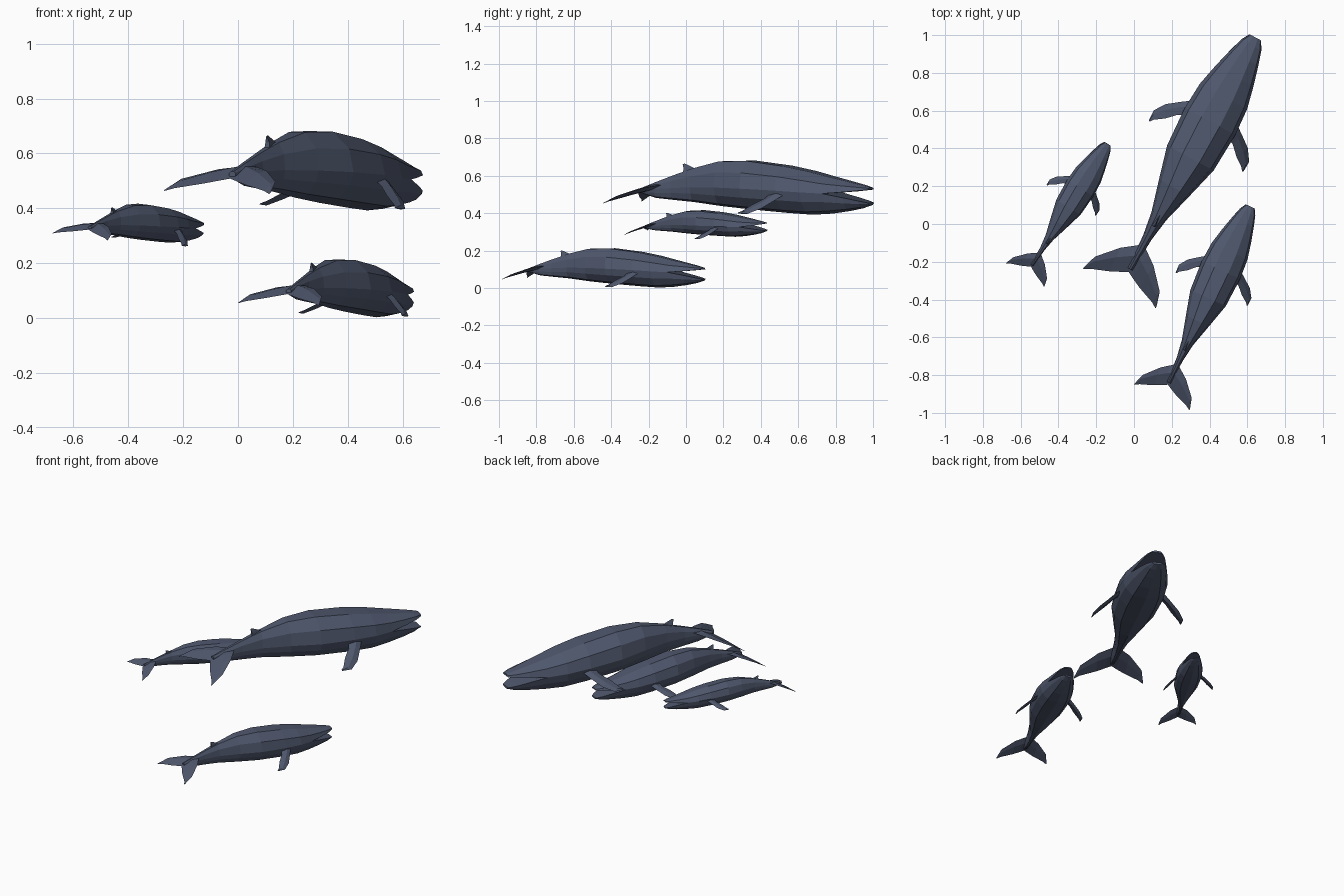
import bpy, bmesh
from math import radians
from mathutils import Matrix, Euler, Vector

if "Cube" in bpy.data.objects:
    bpy.data.objects.remove(bpy.data.objects["Cube"], do_unlink=True)

skin = bpy.data.materials.new("slate_blue_skin")
skin.use_nodes = True
color = (0.078, 0.096, 0.152, 1)
skin.diffuse_color = color
skin.node_tree.nodes["Principled BSDF"].inputs["Base Color"].default_value = color

MID = 0.54  # height of the body axis, which becomes local zero


def loft(bm, rings):
    """Skin a list of closed rings and cap both ends."""
    loops = [[bm.verts.new((x, y, z - MID)) for x, y, z in r] for r in rings]
    n = len(loops[0])
    for a, b in zip(loops, loops[1:]):
        for i in range(n):
            j = (i + 1) % n
            bm.faces.new((a[i], a[j], b[j], b[i]))
    bm.faces.new(loops[0])
    bm.faces.new(loops[-1])


def finish(bm, name):
    bmesh.ops.remove_doubles(bm, verts=bm.verts, dist=0.0005)
    bmesh.ops.recalc_face_normals(bm, faces=bm.faces)
    mesh = bpy.data.meshes.new(name)
    bm.to_mesh(mesh)
    bm.free()
    mesh.materials.append(skin)
    return mesh


# Body stations: y, half width, top, upper lip, lower lip, belly
BODY = [
    (-.12, .014, .535, .522, .522, .508),
    (-.03, .02, .568, .53, .53, .482),
    (.07, .025, .603, .535, .535, .472),
    (.2, .045, .645, .54, .54, .46),
    (.37, .092, .685, .54, .54, .438),
    (.55, .14, .688, .535, .535, .42),
    (.77, .152, .66, .525, .525, .402),
    (.92, .142, .63, .515, .515, .392),
    (1.04, .115, .6, .508, .508, .398),
    (1.15, .085, .573, .515, .485, .412),
    (1.23, .06, .553, .522, .467, .427),
    (1.275, .034, .54, .526, .456, .442),
]
UPPER = [(1, 0), (.86, .55), (.36, .95), (-.36, .95), (-.86, .55), (-1, 0)]
LOWER = [(1, 0), (.9, .42), (.58, .86), (0, 1), (-.58, .86), (-.9, .42), (-1, 0)]


def half_shell(profile, lip, edge):
    """Loft the back or the belly, closed along the mouth seam."""
    bm = bmesh.new()
    loft(bm, [[(s[1] * px, s[0], s[lip] + (s[edge] - s[lip]) * pz)
               for px, pz in profile] for s in BODY])
    return bm


def blade(stations, height, thick):
    """Loft a fin from pairs of leading and trailing points."""
    rings = []
    for k, ((xl, yl), (xt, yt)) in enumerate(stations):
        t = thick[k]
        xm, ym = xl * .6 + xt * .4, yl * .6 + yt * .4
        zm = height(xm, ym)
        rings.append([(xl, yl, height(xl, yl)), (xm, ym, zm + t),
                      (xt, yt, height(xt, yt)), (xm, ym, zm - t)])
    bm = bmesh.new()
    loft(bm, rings)
    return bm


def mirrored(stations):
    return [tuple((-x, y) for x, y in pair) for pair in stations]


# Pectoral fins sweep out, back and down
FIN = [((.11, .84), (.11, .74)), ((.18, .79), (.165, .72)),
       ((.246, .74), (.215, .67)), ((.287, .68), (.265, .635)),
       ((.285, .62), (.278, .616))]
FIN_THICK = [.016, .014, .012, .008, .002]


def fin_height(x, y):
    return .52 - (abs(x) - .11) * .65


# Flukes run from tip to tip across the tail
FLUKE = [((.219, -.228), (.218, -.238)), ((.195, -.15), (.185, -.218)),
         ((.1, -.045), (.09, -.182)), ((.04, 0), (.035, -.155))]
FLUKE_ROOT = [((0, .03), (0, -.136))]
FLUKES = FLUKE + FLUKE_ROOT + mirrored(FLUKE)[::-1]
FLUKE_THICK = [.001, .004, .008, .012, .014, .012, .008, .004, .001]


def fluke_height(x, y):
    return .55 + .2 * y - .8 * y * y


# Small hooked dorsal fin
dorsal = bmesh.new()
loft(dorsal, [[(.012, .14, .61), (0, .22, .635), (-.012, .14, .61)],
              [(.008, .143, .64), (0, .18, .652), (-.008, .143, .64)],
              [(.002, .135, .662), (0, .145, .666), (-.002, .135, .662)]])

PARTS = {
    "back": finish(half_shell(UPPER, 3, 2), "back"),
    "belly_and_lower_jaw": finish(half_shell(LOWER, 4, 5), "belly_and_lower_jaw"),
    "left_pectoral_fin": finish(blade(mirrored(FIN), fin_height, FIN_THICK), "left_pectoral_fin"),
    "right_pectoral_fin": finish(blade(FIN, fin_height, FIN_THICK), "right_pectoral_fin"),
    "tail_flukes": finish(blade(FLUKES, fluke_height, FLUKE_THICK), "tail_flukes"),
    "dorsal_fin": finish(dorsal, "dorsal_fin"),
}

# Pod: location, heading, pitch, roll, length scale, height scale
POD = {
    "large_whale": ((.037, -.134, .54), 28.4, 0, 1.5, 1, 1),
    "medium_whale": ((.222, -.76, .11), 24.8, 0, 1.5, .737, .727),
    "small_whale": ((-.505, -.164, .339), 31.9, 1, 6, .543, .5),
}
for whale, (loc, heading, pitch, roll, size, tall) in POD.items():
    turn = Euler((radians(pitch), radians(roll), radians(-heading))).to_matrix().to_4x4()
    place = Matrix.Translation(Vector(loc)) @ turn @ Matrix.Diagonal((size, size, tall, 1))
    for part, mesh in PARTS.items():
        ob = bpy.data.objects.new(f"{whale}_{part}", mesh)
        ob.matrix_world = place
        bpy.context.scene.collection.objects.link(ob)
